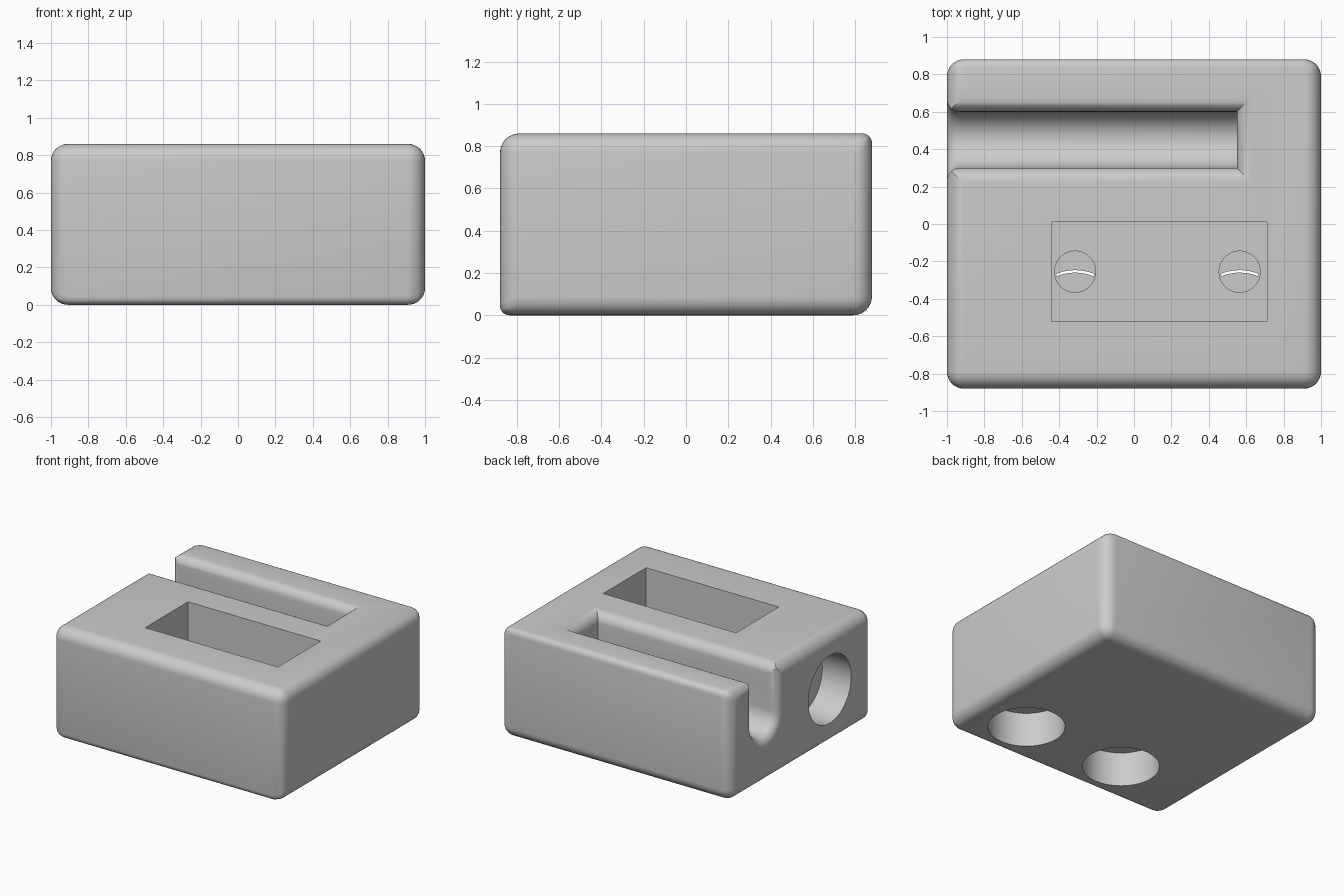
import bpy, bmesh, math
from mathutils import Vector

old = bpy.data.objects.get("Cube")
if old:
    bpy.data.objects.remove(old, do_unlink=True)

W, D, H = 1.0, 0.88, 0.86          # half width, half depth, height
ROUND = 0.09                       # main edge radius
STEPS = 8

grey = bpy.data.materials.new("light grey")
grey.use_nodes = True
grey.diffuse_color = (0.6, 0.6, 0.6, 1)
grey.node_tree.nodes["Principled BSDF"].inputs["Base Color"].default_value = (0.6, 0.6, 0.6, 1)


def add_object(name, bm):
    bmesh.ops.recalc_face_normals(bm, faces=bm.faces)
    mesh = bpy.data.meshes.new(name)
    bm.to_mesh(mesh)
    bm.free()
    mesh.materials.append(grey)
    obj = bpy.data.objects.new(name, mesh)
    bpy.context.collection.objects.link(obj)
    return obj


def loft(name, rings):
    """Closed solid through a list of matching rings of points."""
    bm = bmesh.new()
    loops = [[bm.verts.new(p) for p in ring] for ring in rings]
    for a, b in zip(loops, loops[1:]):
        for i in range(len(a)):
            j = (i + 1) % len(a)
            bm.faces.new((a[i], a[j], b[j], b[i]))
    bm.faces.new(loops[0])
    bm.faces.new(loops[-1])
    return add_object(name, bm)


def cylinder(name, start, axis, radius, depth):
    """Cylinder cutter running from start along axis."""
    axis = Vector(axis)
    u = axis.orthogonal().normalized()
    v = axis.cross(u)
    angles = [math.tau * i / 64 for i in range(64)]
    circle = [Vector(start) + radius * (u * math.cos(a) + v * math.sin(a)) for a in angles]
    return loft(name, [circle, [p + axis * depth for p in circle]])


def box(name, x0, x1, y0, y1, z0, z1):
    return loft(name, [[(x0, y0, z), (x1, y0, z), (x1, y1, z), (x0, y1, z)] for z in (z0, z1)])


def fillet(radius):
    """Pairs of depth below the surface and outward flare."""
    turns = [math.pi / 2 * i / STEPS for i in range(STEPS + 1)]
    return [(radius * (1 - math.sin(t)), radius * (1 - math.cos(t))) for t in turns]


# Rounded block, with a tighter radius on the top back and bottom front edges
block = box("holder_block", -W, W, -D, D, 0, H)
weights = block.data.attributes.new("bevel_weight_edge", 'FLOAT', 'EDGE')
for edge in block.data.edges:
    a, b = (block.data.vertices[i].co for i in edge.vertices)
    mid = (a + b) / 2
    tight = abs(mid.x) < 0.1 and (mid.y > 0) == (mid.z > H / 2)
    weights.data[edge.index].value = 0.5 if tight else 1.0
bevel = block.modifiers.new("rounding", 'BEVEL')
bevel.limit_method = 'WEIGHT'
bevel.width = ROUND
bevel.segments = STEPS

# Long round-bottomed slot, open at one side
SLOT_Y, SLOT_Z, SLOT_R, SLOT_END = 0.45, 0.50, 0.15, 0.55


def u_section(x, grow):
    r = SLOT_R + grow
    arc = [math.pi + math.pi * i / 24 for i in range(25)]
    pts = [(x, SLOT_Y + r * math.cos(a), SLOT_Z + r * math.sin(a)) for a in arc]
    return [(x, SLOT_Y - r, H + 0.2)] + pts + [(x, SLOT_Y + r, H + 0.2)]


def top_section(z, grow):
    y0, y1 = SLOT_Y - SLOT_R - grow, SLOT_Y + SLOT_R + grow
    x0, x1 = -W - 0.2, SLOT_END + grow
    return [(x0, y0, z), (x1, y0, z), (x1, y1, z), (x0, y1, z)]


mouth_r, lip_r = 0.07, 0.08
slot = [u_section(SLOT_END, 0)]
slot += [u_section(-W + d, g) for d, g in fillet(mouth_r)]
slot += [u_section(-W - 0.1, mouth_r)]
lip = [top_section(H - 0.2, 0)]
lip += [top_section(H - d, g) for d, g in fillet(lip_r)]
lip += [top_section(H + 0.1, lip_r)]
cutters = [loft("slot_cutter", slot), loft("slot_lip_cutter", lip)]

# Rectangular pocket in the top and round recess in the side
FLOOR, BORE_Y, BORE_R, BORE_H = 0.40, -0.52, 0.275, 0.27
cutters.append(box("pocket_cutter", -0.44, 0.71, -0.52, 0.01, FLOOR, H + 0.1))
cutters.append(cylinder("side_recess_cutter", (-W - 0.1, -0.35, 0.43), (1, 0, 0), 0.265, 0.35))

# Bottom recesses, each joined by a thin curved gap to a small hole in the pocket
for x in (-0.315, 0.565):
    cutters.append(cylinder("bottom_recess_cutter", (x, BORE_Y, -0.1), (0, 0, 1), BORE_R, BORE_H + 0.1))
    cutters.append(cylinder("pocket_hole_cutter", (x, -0.255, 0.33), (0, 0, 1), 0.11, FLOOR - 0.28))
    turns = [math.radians(a) for a in range(68, 113, 4)]
    arc = [(math.cos(a), math.sin(a)) for a in turns]
    outline = [(x + 0.273 * c, BORE_Y + 0.273 * s) for c, s in arc]
    outline += [(x + 0.26 * c, BORE_Y + 0.26 * s) for c, s in reversed(arc)]
    cutters.append(loft("gap_cutter", [[(px, py, z) for px, py in outline] for z in (0.2, 0.35)]))

for cutter in cutters:
    cutter.hide_render = True
    cut = block.modifiers.new(cutter.name, 'BOOLEAN')
    cut.operation = 'DIFFERENCE'
    cut.solver = 'EXACT'
    cut.object = cutter

# Bake the cuts, drop the cutters and smooth the rounded surfaces
bpy.context.view_layer.update()
result = bpy.data.meshes.new_from_object(block.evaluated_get(bpy.context.evaluated_depsgraph_get()))
block.modifiers.clear()
block.data = result
for cutter in cutters:
    bpy.data.objects.remove(cutter, do_unlink=True)
bpy.ops.object.select_all(action='DESELECT')
block.select_set(True)
bpy.context.view_layer.objects.active = block
bpy.ops.object.shade_smooth_by_angle(angle=math.radians(30))
